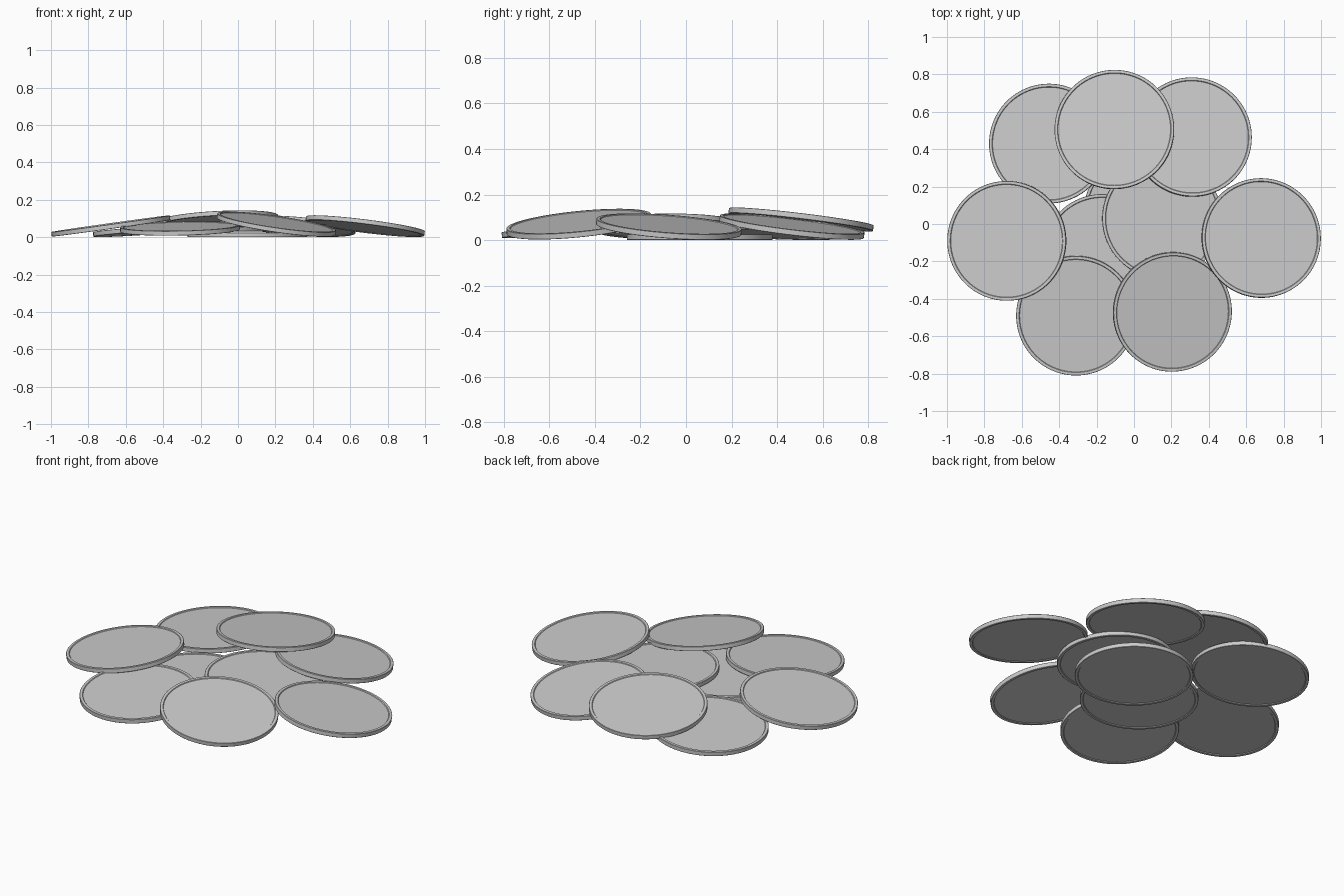
import bpy, bmesh, math
from mathutils import Vector

if "Cube" in bpy.data.objects:
    bpy.data.objects.remove(bpy.data.objects["Cube"])

SEG = 96
R = 0.32     # disc radius
H = 0.0125   # half thickness


def disc_mesh():
    """Round disc with a raised rim on both faces."""
    top = [(0.301, H - 0.004), (0.304, H), (0.3185, H), (R, H - 0.0015)]
    profile = top + [(r, -z) for r, z in reversed(top)]
    bm = bmesh.new()
    rings = []
    for r, z in profile:
        rings.append([bm.verts.new((r * math.cos(2 * math.pi * i / SEG),
                                    r * math.sin(2 * math.pi * i / SEG), z))
                      for i in range(SEG)])
    for a, b in zip(rings, rings[1:]):
        for i in range(SEG):
            j = (i + 1) % SEG
            bm.faces.new((a[i], b[i], b[j], a[j]))
    bm.faces.new(rings[0])
    bm.faces.new(rings[-1][::-1])
    bmesh.ops.recalc_face_normals(bm, faces=bm.faces[:])
    mesh = bpy.data.meshes.new("coin")
    bm.to_mesh(mesh)
    bm.free()
    return mesh


# name: centre x, y, z, then slope along x and slope along y
COINS = {
    "coin_base":        (0.05, 0.06, 0.0125, 0, 0),
    "coin_inner_left":  (-0.17, -0.16, 0.043, 0, 0),
    "coin_inner_right": (0.15, 0.03, 0.066, -0.03, 0),
    "coin_left":        (-0.68, -0.09, 0.060, 0.14, 0.01),
    "coin_right":       (0.68, -0.075, 0.059, -0.125, -0.075),
    "coin_back_left":   (-0.455, 0.43, 0.037, 0.07, -0.03),
    "coin_back_right":  (0.31, 0.465, 0.059, -0.08, -0.12),
    "coin_back_top":    (-0.105, 0.505, 0.090, 0.05, -0.12),
    "coin_front_left":  (-0.31, -0.49, 0.047, 0.02, 0.08),
    "coin_front_right": (0.205, -0.47, 0.070, -0.145, 0.10),
}

mesh = disc_mesh()
for name, (x, y, z, sx, sy) in COINS.items():
    ob = bpy.data.objects.new(name, mesh.copy())
    bpy.context.collection.objects.link(ob)
    ob.location = (x, y, z)
    ob.rotation_mode = 'QUATERNION'
    ob.rotation_quaternion = Vector((0, 0, 1)).rotation_difference(Vector((-sx, -sy, 1)))
    ob.select_set(True)
    bpy.context.view_layer.objects.active = ob
bpy.ops.object.shade_smooth_by_angle(angle=math.radians(30))
